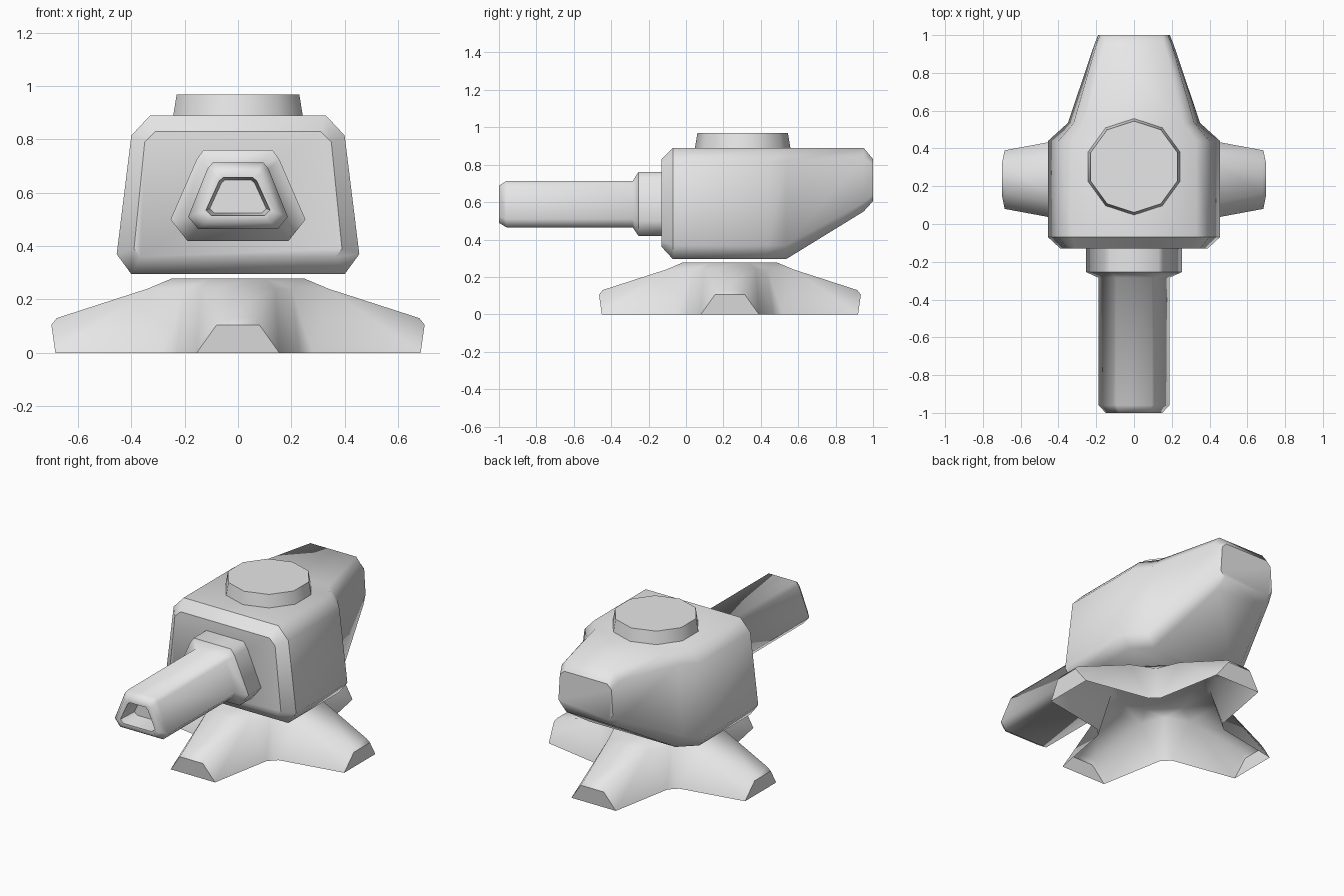
import bpy, bmesh, math
from mathutils import Matrix, Vector

cube = bpy.data.objects.get("Cube")
if cube:
    bpy.data.objects.remove(cube, do_unlink=True)

grey = bpy.data.materials.new("plain grey")
grey.use_nodes = True
grey.diffuse_color = (0.8, 0.8, 0.8, 1)
grey.node_tree.nodes["Principled BSDF"].inputs["Base Color"].default_value = (0.8, 0.8, 0.8, 1)


def finish(bm, name, angle):
    """Turn a bmesh into a smooth shaded grey object."""
    bmesh.ops.recalc_face_normals(bm, faces=bm.faces)
    mesh = bpy.data.meshes.new(name)
    bm.to_mesh(mesh)
    bm.free()
    mesh.materials.append(grey)
    ob = bpy.data.objects.new(name, mesh)
    bpy.context.collection.objects.link(ob)
    bpy.ops.object.select_all(action='DESELECT')
    ob.select_set(True)
    bpy.context.view_layer.objects.active = ob
    bpy.ops.object.shade_smooth_by_angle(angle=math.radians(angle), keep_sharp_edges=True)


def loft(name, sections, angle, creased):
    """Skin mirrored half profiles of (x, z), listed bottom to top, along y.
    The rings numbered in creased keep a hard edge, except under the belly."""
    bm = bmesh.new()
    rings = []
    for y, half in sections:
        loop = half + [(-x, z) for x, z in reversed(half)]
        rings.append([bm.verts.new((x, y, z)) for x, z in loop])
    n = len(rings[0])
    for a, b in zip(rings, rings[1:]):
        for i in range(n):
            j = (i + 1) % n
            bm.faces.new((a[i], a[j], b[j], b[i]))
    bm.faces.new(rings[0])
    bm.faces.new(rings[-1])
    for k in creased:
        for i in range(n - 1):
            bm.edges.get((rings[k][i], rings[k][i + 1])).smooth = False
    finish(bm, name, angle)


def scaled(half, factor, mid):
    return [(x * factor, mid + (z - mid) * factor) for x, z in half]


# Turret body: chamfered front, boxy middle, narrowing tail
box = [(0.40, 0.295), (0.455, 0.37), (0.40, 0.815), (0.33, 0.89)]
loft("turret_body", [
    (-0.13, [(0.365, 0.36), (0.39, 0.39), (0.35, 0.79), (0.31, 0.83)]),
    (-0.07, box),
    (0.44, box),
    (0.535, [(0.30, 0.295), (0.35, 0.37), (0.32, 0.82), (0.26, 0.89)]),
    (0.95, [(0.17, 0.55), (0.21, 0.60), (0.20, 0.84), (0.16, 0.89)]),
    (1.0, [(0.16, 0.605), (0.19, 0.64), (0.18, 0.80), (0.15, 0.83)]),
], 60, (0, 1, 5))

# Barrel: wide collar, straight tube, bevelled muzzle and recessed bore
collar = [(0.19, 0.42), (0.253, 0.50), (0.155, 0.725), (0.13, 0.76)]
barrel = [(0.15, 0.465), (0.187, 0.51), (0.115, 0.69), (0.095, 0.713)]
bore = [(0.10, 0.515), (0.12, 0.535), (0.07, 0.645), (0.055, 0.657)]
loft("barrel", [
    (-0.10, collar),
    (-0.255, collar),
    (-0.285, barrel),
    (-0.96, barrel),
    (-1.0, scaled(barrel, 0.8, 0.585)),
    (-1.0, bore),
    (-0.88, scaled(bore, 0.88, 0.585)),
], 65, (1,))

# Ten sided hatch on the roof, one corner pointing straight back
bm = bmesh.new()
bmesh.ops.create_cone(bm, cap_ends=True, segments=10, radius1=0.257,
                      radius2=0.242, depth=0.09,
                      matrix=Matrix.Translation((0, 0.303, 0.924)))
finish(bm, "roof_hatch", 50)

# Four legged base: an open shell, one leg repeated by quarter turns
centre = Vector((0, 0.235, 0))
corner = (0.20, 0.20, 0.24)
# deck edge, shoulder, upper tip, tip, foot, root
leg = [(0.25, 0.10, 0.278), (0.34, 0.14, 0.24), (0.68, 0.072, 0.13),
       (0.70, 0.08, 0.105), (0.685, 0.155, 0), (0.28, 0.23, 0)]
bm = bmesh.new()
legs, corners = [], []
for k in range(4):
    rot = Matrix.Rotation(k * math.pi / 2, 4, 'Z')
    left = [bm.verts.new(rot @ Vector(p) + centre) for p in leg]
    right = [bm.verts.new(rot @ Vector((x, -y, z)) + centre) for x, y, z in leg]
    for i in range(4):
        bm.faces.new((left[i], left[i + 1], right[i + 1], right[i]))
    for side in (left, right):
        bm.faces.new((side[1], side[2], side[4], side[5]))
        bm.faces.new((side[2], side[3], side[4]))
        bm.edges.get((side[3], side[4])).smooth = False
    bm.edges.get((left[3], right[3])).smooth = False
    legs.append((left, right))
    corners.append(bm.verts.new(rot @ Vector(corner) + centre))
deck = []
for k, c in enumerate(corners):
    left, right = legs[k][0], legs[(k + 1) % 4][1]
    for side in (left, right):
        bm.faces.new((side[0], side[1], c))
        bm.faces.new((side[1], side[5], c))
    bm.faces.new((left[5], right[5], c))
    bm.faces.new((left[0], right[0], c))
    deck += [legs[k][1][0], left[0]]
bm.faces.new(deck)
finish(bm, "base_legs", 80)
